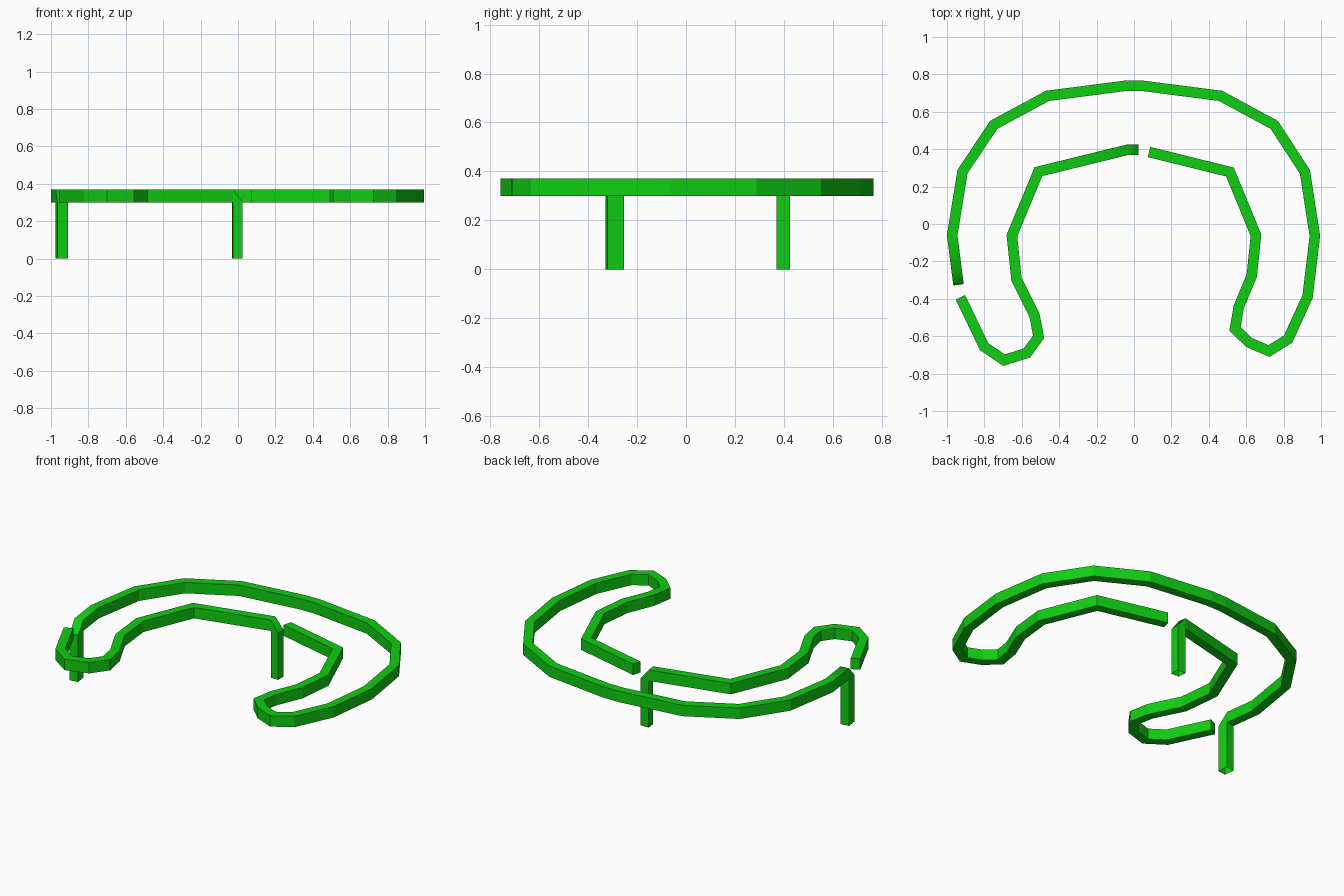
import bpy
import bmesh
from mathutils import Vector

cube = bpy.data.objects.get("Cube")
if cube:
    bpy.data.objects.remove(cube, do_unlink=True)

WIDTH = 0.056
BOTTOM, TOP = 0.30, 0.37

green = bpy.data.materials.new("bright green")
green.use_nodes = True
colour = (0.005, 0.62, 0.006, 1)
green.diffuse_color = colour
green.node_tree.nodes["Principled BSDF"].inputs["Base Color"].default_value = colour


def side_offset(path, i):
    """Mitred vector from the centre line to the right-hand edge."""
    before = path[i] - path[i - 1] if i > 0 else path[1] - path[0]
    after = path[i + 1] - path[i] if i < len(path) - 1 else before
    before, after = before.normalized(), after.normalized()
    tangent = (before + after).normalized()
    normal = Vector((tangent.y, -tangent.x))
    return normal * (WIDTH / 2) / tangent.dot(before)


def bridge(bm, a, b):
    """Join two four-cornered rings, allowing shared corners."""
    faces = []
    for i in range(4):
        j = (i + 1) % 4
        corners = list(dict.fromkeys((a[i], b[i], b[j], a[j])))
        if len(corners) > 2:
            faces.append(bm.faces.new(corners))
    return faces


def build_rail(name, points):
    """Square tube along the points; the last stretch bends down into a post."""
    path = [Vector(p) for p in points]
    bm = bmesh.new()

    def corner(point, z):
        return bm.verts.new((point.x, point.y, z))

    # Horizontal rail with a closed start
    rings = []
    for i, p in enumerate(path[:-1]):
        s = side_offset(path, i)
        rings.append([corner(p - s, BOTTOM), corner(p + s, BOTTOM),
                      corner(p + s, TOP), corner(p - s, TOP)])
    bm.faces.new(rings[0])
    for a, b in zip(rings, rings[1:]):
        bridge(bm, a, b)[2].smooth = True

    # Sloping elbow
    end, s = path[-1], side_offset(path, len(path) - 1)
    last = rings[-1]
    elbow = [last[0], last[1], corner(end + s, BOTTOM), corner(end - s, BOTTOM)]
    for face in bridge(bm, last, elbow):
        face.smooth = len(face.verts) == 4

    # Upright post, open at the foot
    foot = [corner(v.co, 0) for v in elbow]
    bridge(bm, elbow, foot)

    mesh = bpy.data.meshes.new(name)
    bm.to_mesh(mesh)
    bm.free()
    mesh.materials.append(green)
    rail = bpy.data.objects.new(name, mesh)
    bpy.context.collection.objects.link(rail)


# Long rail: right inner arm, hooked tip, then round the back to the left post
build_rail("outer_rail", [
    (.08, .385), (.513, .278), (.652, -.06), (.63, -.275), (.56, -.443),
    (.54, -.561), (.616, -.634), (.722, -.679), (.824, -.615), (.928, -.388),
    (.967, -.064), (.914, .278), (.75, .53), (.463, .685), (.053, .738),
    (-.053, .738), (-.463, .685), (-.75, .53), (-.917, .28), (-.972, -.06),
    (-.947, -.257), (-.938, -.325)])

# Short rail: left hooked tip, then along the inner arm to the middle post
build_rail("inner_rail", [
    (-.928, -.392), (-.802, -.655), (-.695, -.728), (-.573, -.69),
    (-.51, -.603), (-.532, -.488), (-.628, -.297), (-.653, -.062),
    (-.511, .28), (-.03, .398), (.025, .398)])
